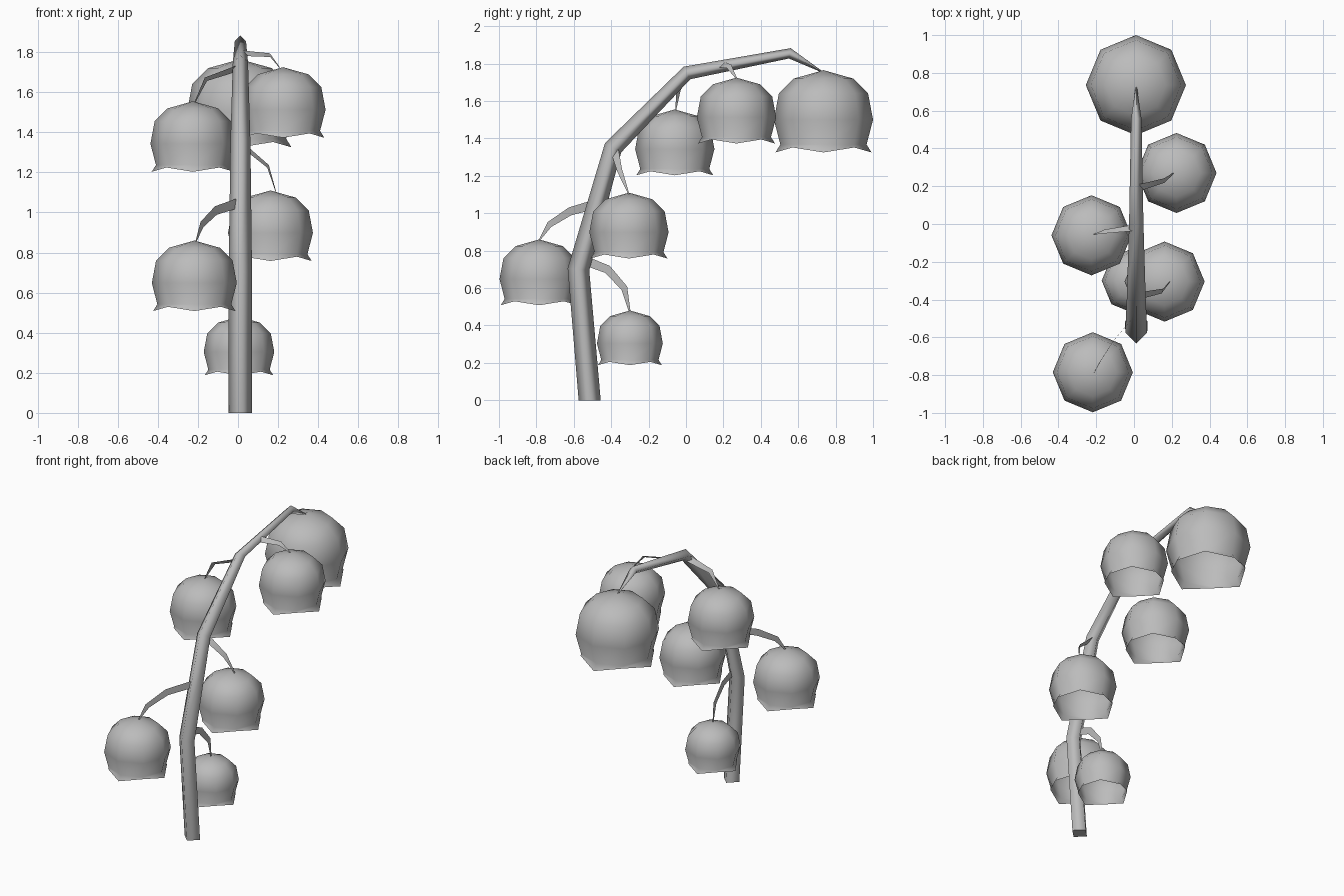
import bpy, bmesh, math
from mathutils import Vector

cube = bpy.data.objects.get("Cube")
if cube:
    bpy.data.objects.remove(cube, do_unlink=True)

grey = bpy.data.materials.new("soft_grey")
grey.use_nodes = True
COLOUR = (0.5, 0.5, 0.5, 1)
grey.diffuse_color = COLOUR
grey.node_tree.nodes["Principled BSDF"].inputs["Base Color"].default_value = COLOUR


def finish(name, bm, flat=()):
    for f in bm.faces:
        f.smooth = f not in flat
    mesh = bpy.data.meshes.new(name)
    bm.to_mesh(mesh)
    bm.free()
    mesh.materials.append(grey)
    obj = bpy.data.objects.new(name, mesh)
    bpy.context.collection.objects.link(obj)
    return obj


def tangents(pts):
    n = len(pts) - 1
    return [((pts[min(i + 1, n)] - pts[i]).normalized()
             + (pts[i] - pts[max(i - 1, 0)]).normalized()).normalized() for i in range(n + 1)]


def bridge(bm, a, b):
    for i in range(len(a)):
        j = (i + 1) % len(a)
        bm.faces.new((a[i], a[j], b[j], b[i]))


# Arching main stem: diamond section, tapering to a point
def build_stem():
    path = [(-.515, 0, .059), (-.575, .70, .058), (-.39, 1.35, .05),
            (.005, 1.75, .038), (.555, 1.855, .028), (.73, 1.755, .003)]
    pts = [Vector((.012, y, z)) for y, z, r in path]
    tans = tangents(pts)
    tans[0] = Vector((0, 0, 1))
    side = Vector((1, 0, 0))
    bm = bmesh.new()
    rings = []
    for p, t, (_, _, r) in zip(pts, tans, path):
        up = t.cross(side)
        rings.append([bm.verts.new(p + d * r) for d in (side, up, -side, -up)])
    for a, b in zip(rings, rings[1:]):
        bridge(bm, a, b)
    bm.faces.new(rings[-1])
    cap = bm.faces.new([bm.verts.new(v.co) for v in reversed(rings[0])])
    finish("main_stem", bm, [cap])


# Flat tapering ribbon stalk lying across the given normal
def build_stalk(name, points, normal, widths):
    pts = [Vector(p) for p in points]
    n = Vector(normal).normalized()
    bm = bmesh.new()
    rows = []
    for p, t, w in zip(pts, tangents(pts), widths):
        d = n.cross(t).normalized() * w / 2
        rows.append((bm.verts.new(p - d), bm.verts.new(p + d)))
    for a, b in zip(rows, rows[1:]):
        bm.faces.new((a[0], a[1], b[1], b[0]))
    finish(name, bm)


# Open eight-sided bell with four flared petal tips
def build_bell(name, x, y, top, r):
    profile = [(.6, .17), (.9, .47), (1, 1.0), (.87, 1.5)]
    bm = bmesh.new()

    def ring(shape):
        verts = []
        for i in range(8):
            rad, depth = shape(i)
            a = i * math.pi / 4
            verts.append(bm.verts.new((x + r * rad * math.cos(a),
                                       y + r * rad * math.sin(a), top - r * depth)))
        return verts

    rings = [ring(lambda i, s=s: s) for s in profile]
    rings.append(ring(lambda i: (.88, 1.56) if i % 2 else (.97, 1.66)))
    crown = bm.verts.new((x, y, top))
    for i in range(8):
        bm.faces.new((crown, rings[0][i], rings[0][(i + 1) % 8]))
    for a, b in zip(rings, rings[1:]):
        bridge(bm, b, a)
    bmesh.ops.recalc_face_normals(bm, faces=bm.faces)
    finish(name, bm)


build_stem()

for name, x, y, top, r in [
        ("tip_bell", .01, .735, 1.765, .265),
        ("upper_left_bell", .225, .27, 1.725, .212),
        ("upper_right_bell", -.225, -.06, 1.555, .212),
        ("middle_left_bell", .162, -.305, 1.11, .212),
        ("lower_right_bell", -.218, -.785, .86, .212),
        ("lowest_bell", .005, -.3, .48, .176)]:
    build_bell(name, x, y, top, r)

SHORT = (.045, .03, .006)
LONG = (.05, .045, .035, .008)
build_stalk("upper_left_stalk", [(.02, .19, 1.795), (.16, .23, 1.785), (.21, .27, 1.72)],
            (.2, -.57, .76), SHORT)
build_stalk("upper_right_stalk", [(0, -.02, 1.72), (-.16, -.04, 1.665), (-.215, -.055, 1.55)],
            (-.19, .6, .65), SHORT)
build_stalk("middle_left_stalk", [(.03, -.38, 1.33), (.15, -.355, 1.23), (.19, -.305, 1.1)],
            (.49, -.48, .64), SHORT)
build_stalk("lower_right_stalk", [(.01, -.48, 1.05), (-.11, -.62, 1.01),
                                  (-.18, -.73, .94), (-.21, -.785, .855)],
            (.8, -.6, 0), LONG)
build_stalk("lowest_stalk", [(.01, -.55, .75), (.01, -.42, .7), (.01, -.33, .6), (.005, -.3, .47)],
            (1, 0, 0), LONG)
